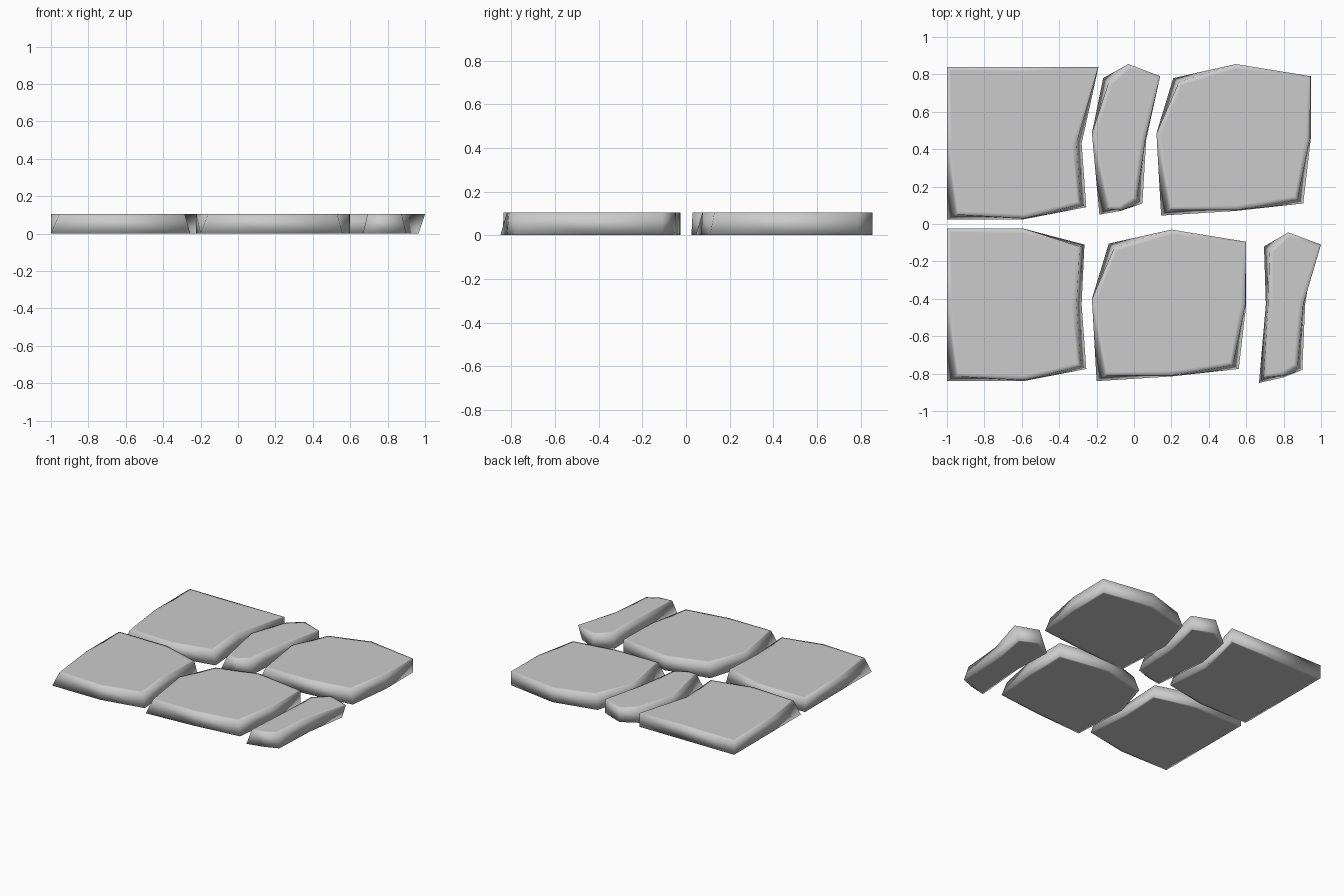
import bpy, bmesh

if "Cube" in bpy.data.objects:
    bpy.data.objects.remove(bpy.data.objects["Cube"])

H = 0.105  # stone thickness

# How far the top rim leans in at each of the eight outline points
# (back-left, back, back-right, right, front-right, front, front-left, left)
LEAN_FREE = [(.03, -.02), (0, 0), (0, 0), (-.005, 0), (-.03, .02), (0, .005), (.04, .03), (0, 0)]
LEAN_EDGE = [(0, 0), (0, 0), (-.025, -.01), (-.027, 0), (-.03, .015), (0, .005), (.045, .025), (0, 0)]
LEAN_THIN = [(.03, -.02), (0, 0), (0, 0), (-.01, 0), (-.025, .02), (0, .01), (.025, .03), (.012, 0)]


def stone(name, outline, lean, shift=(0, 0)):
    bm = bmesh.new()
    pts = [(x + shift[0], y + shift[1]) for x, y in outline]
    low = [bm.verts.new((x, y, 0)) for x, y in pts]
    high = [bm.verts.new((x + dx, y + dy, H)) for (x, y), (dx, dy) in zip(pts, lean)]
    n = len(pts)
    caps = [bm.faces.new(high), bm.faces.new(low[::-1])]
    for i in range(n):
        j = (i + 1) % n
        bm.faces.new((low[i], low[j], high[j], high[i]))
    bmesh.ops.recalc_face_normals(bm, faces=bm.faces)
    # narrow rim keeps the smooth shading close to the edges
    bmesh.ops.inset_individual(bm, faces=caps, thickness=0.025)
    for f in bm.faces:
        f.smooth = True
    mesh = bpy.data.meshes.new(name)
    bm.to_mesh(mesh)
    bm.free()
    ob = bpy.data.objects.new(name, mesh)
    bpy.context.collection.objects.link(ob)
    return ob


# Straight-edged stones on the left
edge_front = [(-1, -.025), (-.59, -.025), (-.265, -.11), (-.28, -.43),
              (-.255, -.775), (-.59, -.84), (-1, -.84), (-1, -.42)]
edge_back = [(-1, .84), (-.59, .84), (-.19, .84), (-.28, .43),
             (-.255, .09), (-.59, .025), (-1, .025), (-1, .42)]
stone("edge_stone_front", edge_front, LEAN_EDGE)
stone("edge_stone_back", edge_back,
      LEAN_EDGE[:2] + [(0, 0)] + LEAN_EDGE[3:])

# Wide stone, used in both rows
wide = [(-.135, -.105), (.20, -.03), (.6, -.095), (.6, -.43),
        (.56, -.775), (.20, -.815), (-.20, -.84), (-.225, -.40)]
stone("wide_stone_front", wide, LEAN_FREE)
stone("wide_stone_back", wide, LEAN_FREE, (.345, .885))

# Narrow stones
narrow_front = [(.695, -.12), (.825, -.045), (.965, -.11), (.915, -.43),
                (.90, -.78), (.80, -.82), (.668, -.85), (.705, -.43)]
narrow_back = [(-.165, .78), (-.03, .855), (.14, .79), (.065, .45),
               (.045, .11), (-.07, .07), (-.185, .05), (-.225, .485)]
stone("narrow_stone_front", narrow_front, LEAN_THIN[:2] + [(.035, 0)] + LEAN_THIN[3:])
stone("narrow_stone_back", narrow_back, LEAN_FREE)
